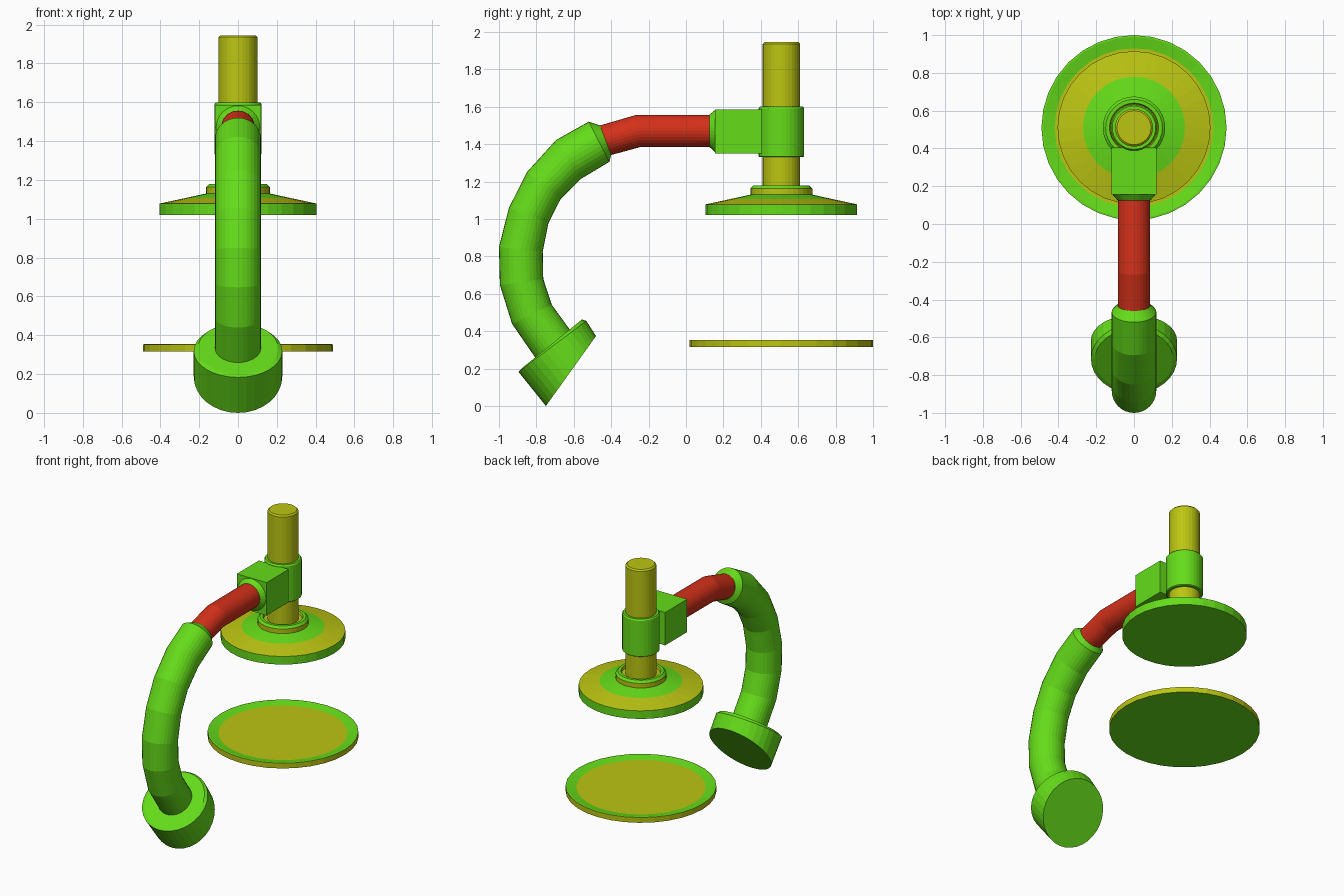
import bpy, bmesh, math
from mathutils import Vector

if "Cube" in bpy.data.objects:
    bpy.data.objects.remove(bpy.data.objects["Cube"])

SIDES = 32
AXIS_Y = 0.51          # y of the vertical post and both discs


def material(name, rgb):
    m = bpy.data.materials.new(name)
    m.diffuse_color = (*rgb, 1)
    m.use_nodes = True
    m.node_tree.nodes["Principled BSDF"].inputs["Base Color"].default_value = m.diffuse_color
    return m


GREEN = material("green", (0.13, 0.72, 0.01))
YELLOW = material("yellow", (0.50, 0.56, 0.006))
RED = material("red", (0.66, 0.03, 0.01))


def finish(name, bm, mats):
    bmesh.ops.recalc_face_normals(bm, faces=bm.faces[:])
    me = bpy.data.meshes.new(name)
    bm.to_mesh(me)
    bm.free()
    for m in mats:
        me.materials.append(m)
    ob = bpy.data.objects.new(name, me)
    bpy.context.collection.objects.link(ob)
    return ob


def loft(name, rings, mats, slots=None):
    """Skin elliptical rings, each a list of SIDES points; slots = material per band."""
    bm = bmesh.new()
    loops = [[bm.verts.new(p) for p in r] for r in rings]
    for k, (a, b) in enumerate(zip(loops, loops[1:])):
        for i in range(SIDES):
            j = (i + 1) % SIDES
            f = bm.faces.new((a[i], a[j], b[j], b[i]))
            f.material_index = slots[k] if slots else 0
    bm.faces.new(loops[0])
    top = bm.faces.new(loops[-1])
    top.material_index = slots[-1] if slots else 0
    return finish(name, bm, mats)


def ellipse(c, u, v):
    return [c + u * math.cos(t) + v * math.sin(t)
            for t in (2 * math.pi * i / SIDES for i in range(SIDES))]


def lathe(name, profile, mats, slots=None):
    """Turn (radius, z) points around the post axis."""
    rings = [ellipse(Vector((0, AXIS_Y, z)), Vector((r, 0, 0)), Vector((0, r, 0)))
             for r, z in profile]
    return loft(name, rings, mats, slots)


def tube(name, sections, mat):
    """Each section: outer (y, z), inner (y, z), half width in x."""
    rings = []
    for (y0, z0), (y1, z1), w in sections:
        c = Vector((0, (y0 + y1) / 2, (z0 + z1) / 2))
        rings.append(ellipse(c, Vector((w, 0, 0)), Vector((0, y1, z1)) - c))
    return loft(name, rings, [mat])


# Vertical post with softened top, and the sleeve around it
lathe("post", [(0.10, 1.14), (0.10, 1.935), (0.09, 1.945)], [YELLOW])
lathe("sleeve", [(0.115, 1.33), (0.122, 1.335), (0.122, 1.59), (0.115, 1.60)], [GREEN])

# Upper disc: green rim, yellow slope, green inner band, yellow collar
lathe("upper_disc",
      [(0.405, 1.02), (0.405, 1.078), (0.27, 1.107), (0.165, 1.13), (0.165, 1.163),
       (0.15, 1.178), (0.13, 1.178), (0.125, 1.16)],
      [GREEN, YELLOW], [0, 1, 0, 1, 0, 0, 1, 1])

# Lower disc: shallow dish with green lip
lathe("lower_disc",
      [(0.49, 0.315), (0.49, 0.353), (0.48, 0.354), (0.42, 0.342)],
      [GREEN, YELLOW], [1, 0, 0, 1])

# Square clamp block in front of the sleeve
bm = bmesh.new()
bmesh.ops.create_cube(bm, size=1)
for v in bm.verts:
    v.co = Vector((v.co.x * 0.236, 0.28 + v.co.y * 0.25, 1.468 + v.co.z * 0.236))
finish("clamp_block", bm, [GREEN])

# Tapered neck joining block and red pipe
tube("clamp_neck", [((0.16, 1.586), (0.16, 1.352), 0.117),
                    ((0.125, 1.557), (0.125, 1.385), 0.086)], GREEN)

# Red pipe, bent down at its front end
tube("red_pipe", [((0.13, 1.557), (0.13, 1.385), 0.086),
                  ((-0.267, 1.556), (-0.245, 1.384), 0.086),
                  ((-0.46, 1.50), (-0.40, 1.342), 0.086)], RED)

# Thick curved arm
W = 0.118
tube("curved_arm", [((-0.46, 1.50), (-0.40, 1.342), 0.088),
                    ((-0.52, 1.52), (-0.41, 1.305), W),
                    ((-0.695, 1.422), (-0.56, 1.215), W),
                    ((-0.85, 1.251), (-0.67, 1.107), W),
                    ((-0.947, 1.059), (-0.735, 0.98), W),
                    ((-1.0, 0.85), (-0.766, 0.825), W),
                    ((-0.995, 0.647), (-0.763, 0.68), W),
                    ((-0.93, 0.439), (-0.718, 0.542), W),
                    ((-0.80, 0.25), (-0.612, 0.395), W)], GREEN)

# Slanted end cap with chamfered top edge
tube("end_cap", [((-0.882, 0.198), (-0.556, 0.463), 0.208),
                 ((-0.896, 0.183), (-0.533, 0.455), 0.228),
                 ((-0.749, 0.0), (-0.481, 0.374), 0.228)], GREEN)
